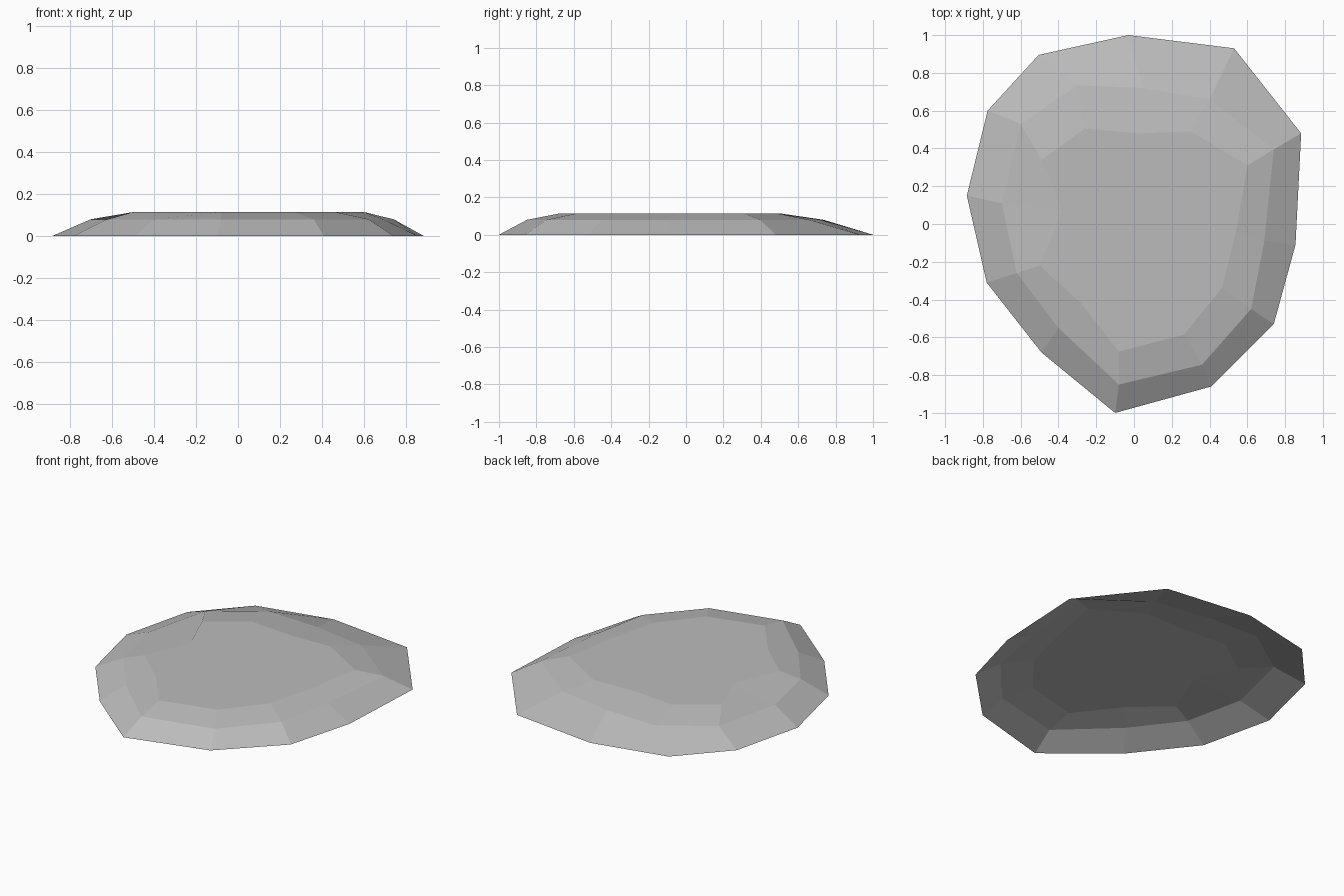
import bpy
import bmesh

cube = bpy.data.objects.get("Cube")
if cube:
    bpy.data.objects.remove(cube, do_unlink=True)


def make_material(name, color):
    material = bpy.data.materials.new(name)
    material.use_nodes = True
    material.diffuse_color = color
    shader = next(n for n in material.node_tree.nodes if n.type == "BSDF_PRINCIPLED")
    shader.inputs["Base Color"].default_value = color
    shader.inputs["Roughness"].default_value = 0.9
    return material


# Outlines run clockwise from the back, all with the same number of corners
ground_outline = [(-.03, 1), (.53, .93), (.885, .48), (.855, -.11), (.74, -.53), (.41, -.86),
                  (-.1, -1), (-.49, -.68), (-.78, -.31), (-.885, .15), (-.775, .6), (-.505, .895)]
ledge_outline = [(.05, .72), (.4, .66), (.74, .395), (.69, -.09), (.62, -.45), (.36, -.745),
                 (-.08, -.85), (-.4, -.55), (-.62, -.26), (-.7, .11), (-.6, .53), (-.3, .735)]
top_outline = [(.04, .48), (.3, .49), (.6, .31), (.54, -.04), (.465, -.34), (.265, -.585),
               (-.08, -.675), (-.28, -.42), (-.5, -.22), (-.38, .07), (-.49, .34), (-.26, .505)]


def build_stone(name, levels, material):
    """Bridge stacked outlines into a faceted shell, capped on top and open below."""
    bm = bmesh.new()
    rings = [[bm.verts.new((x, y, height)) for x, y in outline] for outline, height in levels]
    for lower, upper in zip(rings, rings[1:]):
        for i in range(len(lower)):
            before = i - 1
            bm.faces.new((lower[i], lower[before], upper[before], upper[i]))
    bm.faces.new(reversed(rings[-1]))
    mesh = bpy.data.meshes.new(name)
    bm.to_mesh(mesh)
    bm.free()
    mesh.materials.append(material)
    stone = bpy.data.objects.new(name, mesh)
    bpy.context.collection.objects.link(stone)
    return stone


# Flat stepping stone with two bevelled bands
stone_grey = make_material("stone_grey", (.5, .5, .5, 1))
build_stone("flat_stone",
            [(ground_outline, 0), (ledge_outline, .08), (top_outline, .114)],
            stone_grey)
